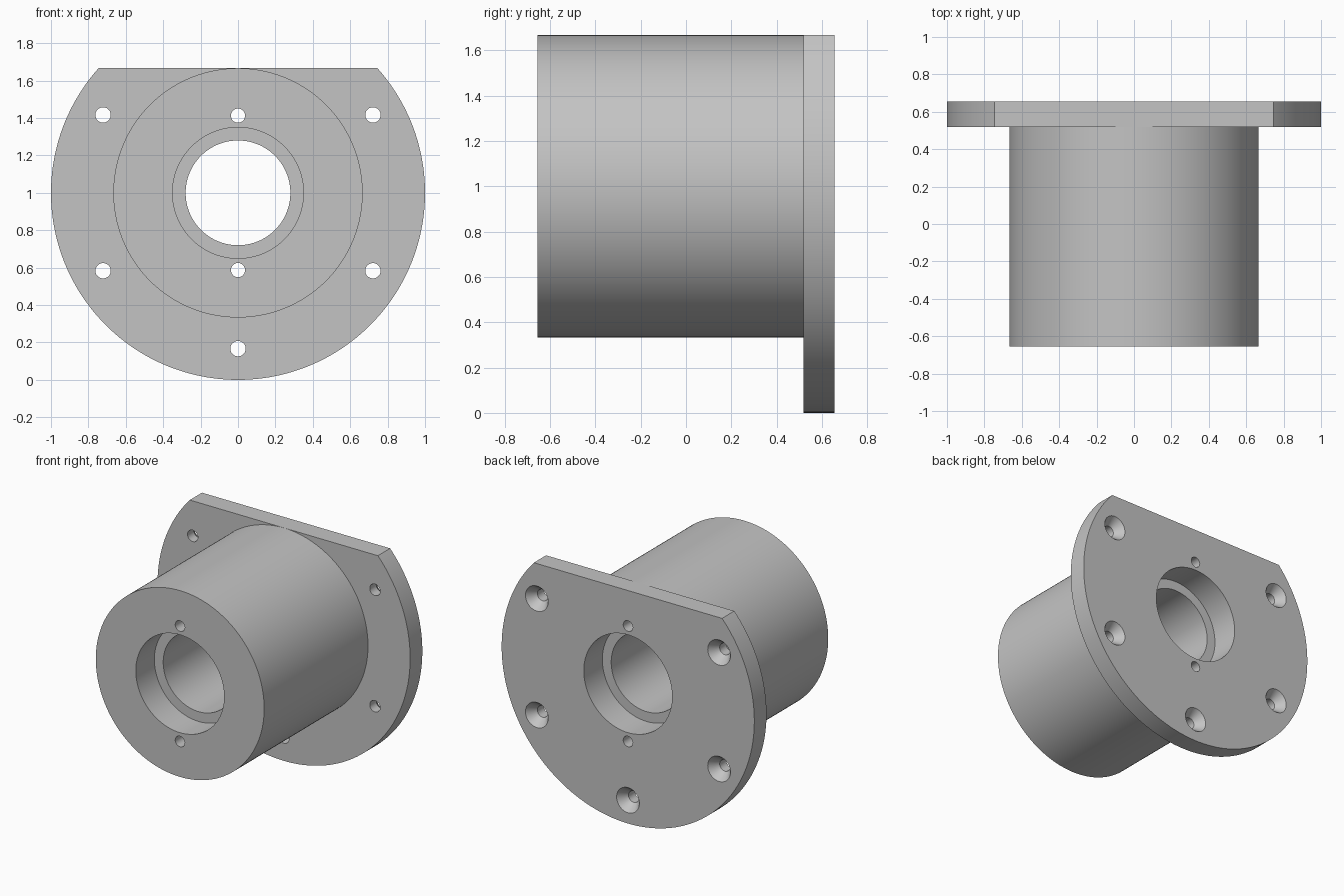
import bpy, bmesh, math
from mathutils import Vector

if "Cube" in bpy.data.objects:
    bpy.data.objects.remove(bpy.data.objects["Cube"])

FRONT, BACK, SEAT = -0.656, 0.656, 0.518   # hub face, flange back, flange front
AXIS_Z, HUB_R = 1.0, 0.6665
OVER = 0.1                                 # cutter overshoot


def lathe(bm, profile, x=0.0, z=AXIS_Z, seg=64):
    """Closed solid turned about a y-parallel axis from (radius, y) points."""
    rings = []
    for r, y in profile:
        angles = [math.tau * i / seg for i in range(seg)]
        rings.append([bm.verts.new((x + r * math.sin(a), y, z + r * math.cos(a)))
                      for a in angles])
    for a, b in zip(rings, rings[1:]):
        for i in range(seg):
            j = (i + 1) % seg
            bm.faces.new((a[i], a[j], b[j], b[i]))
    bm.faces.new(rings[0])
    bm.faces.new(rings[-1])


def finish(bm, name):
    bmesh.ops.recalc_face_normals(bm, faces=bm.faces[:])
    mesh = bpy.data.meshes.new(name)
    bm.to_mesh(mesh)
    bm.free()
    obj = bpy.data.objects.new(name, mesh)
    bpy.context.collection.objects.link(obj)
    return obj


def boolean(target, tool, operation):
    mod = target.modifiers.new(operation.title(), 'BOOLEAN')
    mod.operation, mod.object, mod.solver = operation, tool, 'EXACT'
    bpy.context.view_layer.objects.active = target
    bpy.ops.object.modifier_apply(modifier=mod.name)
    bpy.data.objects.remove(tool)


# Round flange with a flat top
bm = bmesh.new()
lathe(bm, [(1.0, SEAT), (1.0, BACK)], seg=192)
cut = bmesh.ops.bisect_plane(bm, geom=bm.verts[:] + bm.edges[:] + bm.faces[:],
                             plane_co=Vector((0, 0, AXIS_Z + 0.667)),
                             plane_no=Vector((0, 0, 1)), clear_outer=True)
edges = [e for e in bm.edges if e.is_boundary]
bmesh.ops.holes_fill(bm, edges=edges)
housing = finish(bm, "flanged_housing")

# Hub cylinder, sunk into the flange
bm = bmesh.new()
lathe(bm, [(HUB_R, FRONT), (HUB_R, (SEAT + BACK) / 2)], seg=160)
boolean(housing, finish(bm, "hub"), 'UNION')

# Bore with a bearing seat at each end
bm = bmesh.new()
BORE, POCKET, DEPTH = 0.28, 0.35, 0.21
lathe(bm, [(POCKET, FRONT - OVER), (POCKET, FRONT + DEPTH), (BORE, FRONT + DEPTH),
           (BORE, BACK - DEPTH), (POCKET, BACK - DEPTH), (POCKET, BACK + OVER)], seg=128)

# Two small holes through the hub
for side in (-1, 1):
    lathe(bm, [(0.038, FRONT - OVER), (0.038, BACK + OVER)], z=AXIS_Z + side * 0.413, seg=32)

# Five flange holes, countersunk from the back
SINK = 0.065
for degrees in (-90, -30, 30, 150, 210):
    a = math.radians(degrees)
    lathe(bm, [(0.041, SEAT - OVER), (0.041, BACK - SINK), (0.09, BACK), (0.09, BACK + OVER)],
          x=0.833 * math.cos(a), z=AXIS_Z + 0.833 * math.sin(a), seg=40)
boolean(housing, finish(bm, "hole_cutters"), 'DIFFERENCE')

# Plain grey metal
grey = bpy.data.materials.new("grey_metal")
grey.use_nodes = True
color = (0.55, 0.55, 0.55, 1.0)
grey.diffuse_color = color
grey.node_tree.nodes["Principled BSDF"].inputs["Base Color"].default_value = color
housing.data.materials.clear()
housing.data.materials.append(grey)

# Smooth round walls, crisp rims
bpy.ops.object.select_all(action='DESELECT')
housing.select_set(True)
bpy.context.view_layer.objects.active = housing
bpy.ops.object.shade_smooth_by_angle(angle=math.radians(30))
